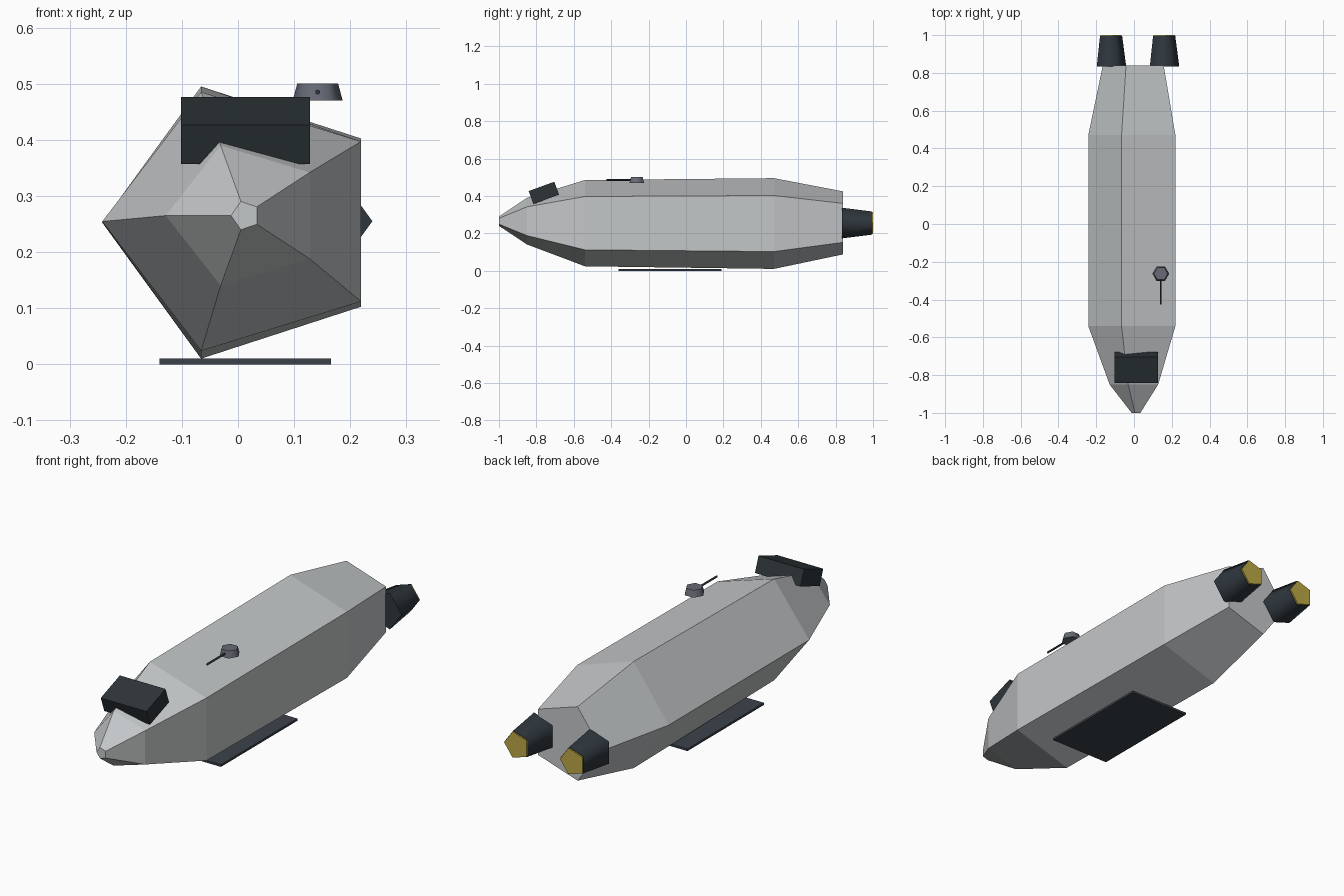
import bpy, math
from mathutils import Matrix, Vector

cube = bpy.data.objects.get("Cube")
if cube:
    bpy.data.objects.remove(cube, do_unlink=True)


def material(name, rgb):
    m = bpy.data.materials.new(name)
    m.use_nodes = True
    m.diffuse_color = (*rgb, 1)
    m.node_tree.nodes["Principled BSDF"].inputs["Base Color"].default_value = (*rgb, 1)
    return m


HULL = material("light grey hull", (0.55, 0.57, 0.58))
DARK = material("dark slate", (0.028, 0.038, 0.047))
GLASS = material("dark glass", (0.026, 0.034, 0.039))
PLATE = material("slate plate", (0.045, 0.054, 0.068))
METAL = material("blue grey metal", (0.135, 0.145, 0.18))
GLOW = material("yellow glow", (0.50, 0.39, 0.06))

CX = 0.013  # centre line of the ship


def loft(name, sections, sides, mat, place, start=0.0):
    """Skin rings of (u radius, v radius, position, v offset), mapped by place(u, v, w)."""
    verts, faces = [], []
    for ru, rv, w, dv in sections:
        for i in range(sides):
            a = start + math.tau * i / sides
            verts.append(place(ru * math.cos(a), dv + rv * math.sin(a), w))
    for s in range(len(sections) - 1):
        for i in range(sides):
            j = (i + 1) % sides
            k = s * sides
            faces.append((k + i, k + j, k + sides + j, k + sides + i))
    faces.append(tuple(reversed(range(sides))))
    faces.append(tuple(range(len(verts) - sides, len(verts))))
    mesh = bpy.data.meshes.new(name)
    mesh.from_pydata(verts, [], faces)
    mesh.materials.append(mat)
    ob = bpy.data.objects.new(name, mesh)
    bpy.context.collection.objects.link(ob)
    # Consistent outward normals
    import bmesh
    bm = bmesh.new()
    bm.from_mesh(mesh)
    bmesh.ops.recalc_face_normals(bm, faces=bm.faces)
    bm.to_mesh(mesh)
    bm.free()
    return ob


def box(name, centre, size, mat, tilt=0.0):
    bpy.ops.mesh.primitive_cube_add(size=1)
    ob = bpy.context.object
    ob.name = name
    ob.data.transform(Matrix.Rotation(tilt, 4, 'X') @ Matrix.Diagonal((*size, 1)))
    ob.location = centre
    ob.data.materials.append(mat)
    return ob


def soften(ob, degrees):
    bpy.ops.object.select_all(action='DESELECT')
    ob.select_set(True)
    bpy.context.view_layer.objects.active = ob
    bpy.ops.object.shade_smooth_by_angle(angle=math.radians(degrees))


# Five-sided hull, ridge pointing to -x
loft("hull", [(0.0255, 0.0265, -1.0, 0.265),
              (0.142, 0.131, -0.85, 0.265),
              (0.255, 0.2425, -0.54, 0.2545),
              (0.255, 0.255, 0.47, 0.2525),
              (0.178, 0.177, 0.84, 0.256)],
     5, HULL, lambda u, v, w: (CX + u, w, v), start=math.pi / 5)

# Twin tapered engines with glowing end discs
for side, sx in (("left", 1), ("right", -1)):
    x = CX + sx * 0.1405
    along = lambda u, v, w, x=x: (x + u, w, 0.255 + v)
    engine = loft(side + "_engine", [(0.086, 0.086, 0.835, 0), (0.065, 0.065, 0.994, 0)],
                  5, DARK, along)
    soften(engine, 75)
    loft(side + "_exhaust", [(0.0625, 0.0625, 0.99, 0), (0.0625, 0.0625, 1.0, 0)],
         5, GLOW, along)

# Tilted cockpit block on the nose
box("cockpit", (CX, -0.76, 0.4165), (0.23, 0.146, 0.0735), GLASS, math.radians(20))

# Flat belly plate
box("belly_plate", (CX, -0.085, 0.005), (0.306, 0.55, 0.01), PLATE)

# Hexagonal turret and thin barrel
tx, ty = 0.142, -0.263
turret = loft("turret", [(0.0445, 0.0445, 0.47, 0), (0.0365, 0.0365, 0.5, 0)],
              6, METAL, lambda u, v, w: (tx + u, ty + v, w))
soften(turret, 65)
barrel = loft("turret_barrel", [(0.0045, 0.0045, -0.425, 0), (0.0045, 0.0045, -0.28, 0)],
              8, DARK, lambda u, v, w: (tx + u, w, 0.485 + v))
soften(barrel, 60)
